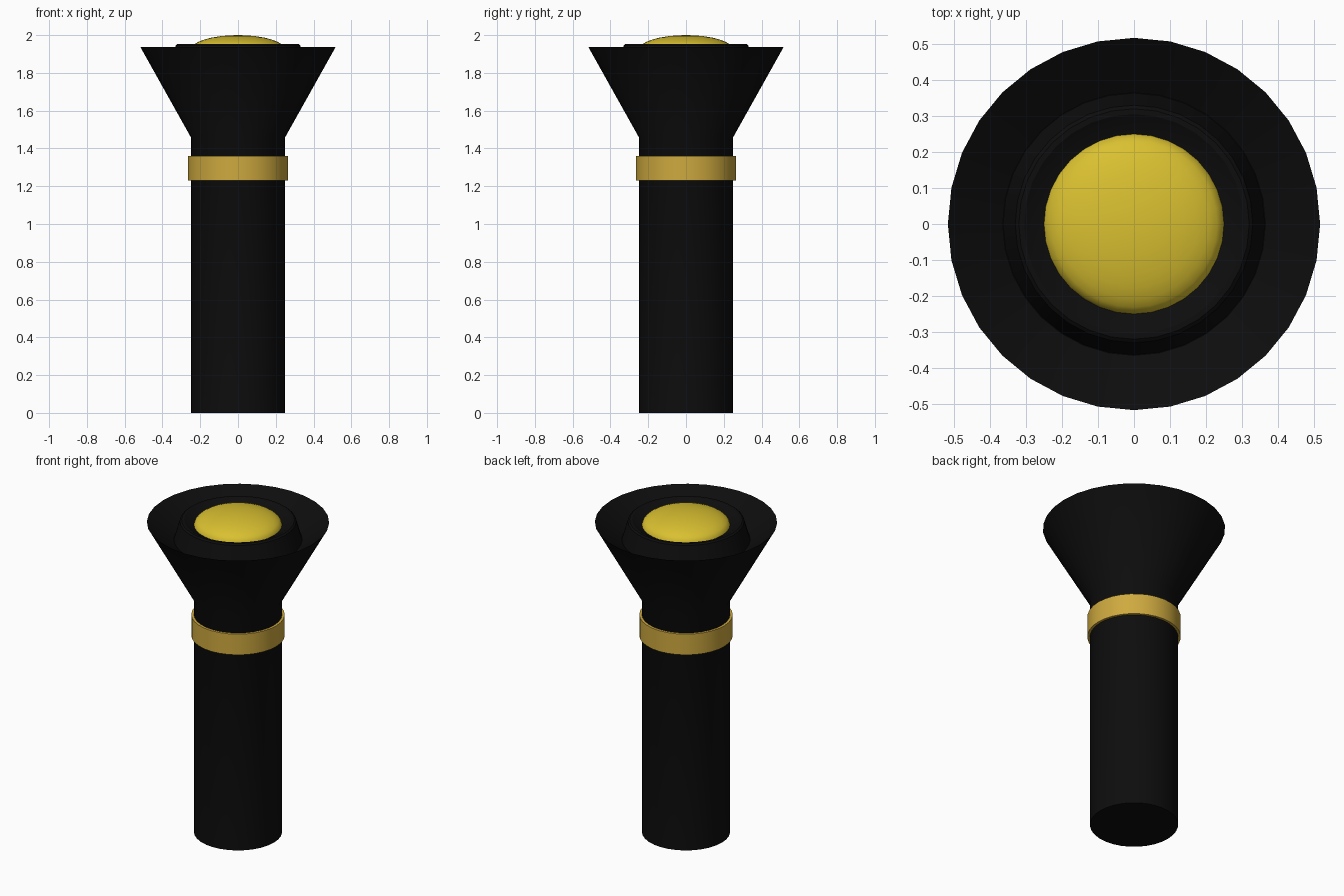
import bpy, math

if "Cube" in bpy.data.objects:
    bpy.data.objects.remove(bpy.data.objects["Cube"])

SIDES = 32


def material(name, rgb):
    m = bpy.data.materials.new(name)
    m.diffuse_color = (*rgb, 1)
    m.use_nodes = True
    m.node_tree.nodes["Principled BSDF"].inputs["Base Color"].default_value = m.diffuse_color
    return m


def lathe(name, profile, mat, closed=False, angle=30):
    """Revolve (radius, z) points around z; radius 0 gives a pole."""
    verts, rings, faces = [], [], []
    for r, z in profile:
        n = 1 if r == 0 else SIDES
        rings.append([len(verts) + i % n for i in range(SIDES)])
        for i in range(n):
            a = math.tau * i / SIDES
            verts.append((r * math.cos(a), r * math.sin(a), z))
    pairs = list(zip(rings, rings[1:]))
    if closed:
        pairs.append((rings[-1], rings[0]))
    for lo, hi in pairs:
        for i in range(SIDES):
            j = (i + 1) % SIDES
            faces.append(list(dict.fromkeys((lo[i], lo[j], hi[j], hi[i]))))
    mesh = bpy.data.meshes.new(name)
    mesh.from_pydata(verts, [], faces)
    mesh.materials.append(mat)
    ob = bpy.data.objects.new(name, mesh)
    bpy.context.collection.objects.link(ob)
    bpy.ops.object.select_all(action='DESELECT')
    ob.select_set(True)
    bpy.context.view_layer.objects.active = ob
    bpy.ops.object.shade_smooth_by_angle(angle=math.radians(angle))
    return ob


black = material("black", (0.004, 0.004, 0.004))
gold = material("gold", (0.62, 0.40, 0.05))
yellow = material("lens_yellow", (0.70, 0.53, 0.03))

# handle and flared head with a shallow dish
lathe("body", [(0, 0), (0.25, 0), (0.25, 1.46), (0.517, 1.937),
               (0.365, 1.83), (0, 1.83)], black)

# raised bezel standing in the dish
lathe("lens_bezel", [(0.365, 1.825), (0.33, 1.945), (0.32, 1.953),
                     (0.305, 1.953), (0.25, 1.92), (0.20, 1.915),
                     (0.20, 1.825)], black, closed=True)

# collar around the neck
lathe("collar", [(0.245, 1.23), (0.265, 1.23), (0.265, 1.36), (0.245, 1.36)],
      gold, closed=True)

# domed lens
dome = [(0.25 * math.cos(t), 1.922 + 0.078 * math.sin(t))
        for t in (math.radians(90 * k / 8) for k in range(8))]
lathe("lens", [(0, 1.922)] + dome + [(0, 2.0)], yellow)
